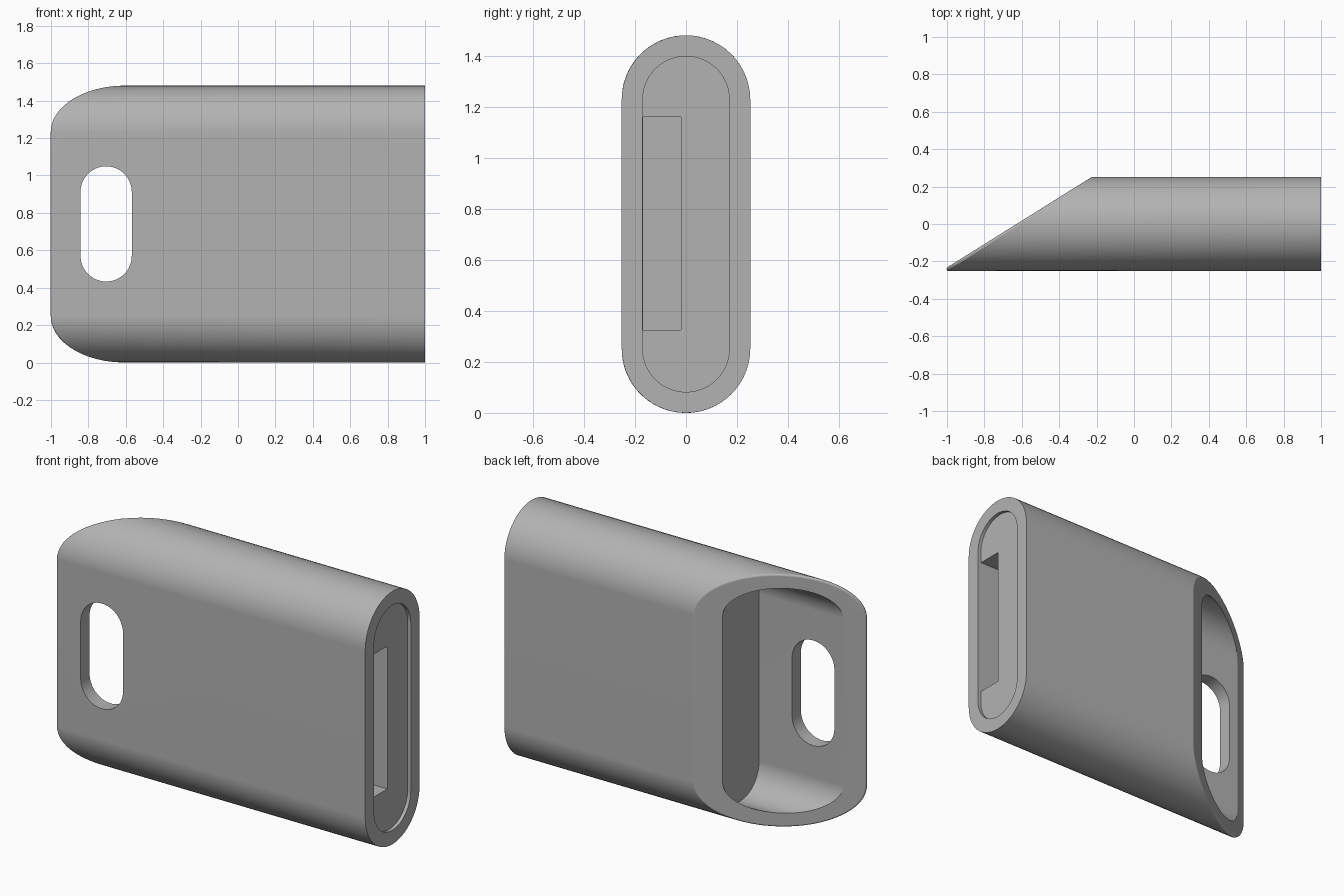
import bpy, bmesh, math
from mathutils import Vector

cube = bpy.data.objects.get("Cube")
if cube:
    bpy.data.objects.remove(cube, do_unlink=True)

R_OUT, R_IN = 0.252, 0.17          # outer and inner half thickness
Z_LOW, Z_HIGH = 0.252, 1.228       # centres of the rounded edges
ARC, FILLET_STEPS, FILLET = 28, 8, 0.012
SLOPE = 0.625                      # slant of the open end
CUT_NORMAL = Vector((-SLOPE, 1, 0)).normalized()

mat = bpy.data.materials.new("grey plastic")
mat.use_nodes = True
grey = (0.45, 0.45, 0.45, 1)
mat.diffuse_color = grey
mat.node_tree.nodes["Principled BSDF"].inputs["Base Color"].default_value = grey


def stadium(radius, low, high):
    """Points and outward normals of an upright rounded slot: (across, up)."""
    out = []
    for start, centre in ((0, high), (math.pi, low)):
        for i in range(ARC + 1):
            a = start + math.pi * i / ARC
            n = (math.cos(a), math.sin(a))
            out.append((radius * n[0], centre + radius * n[1], n))
    return out


def cut_x(y):
    return -0.225 - (R_OUT - y) / SLOPE


def finish(name, bm):
    bmesh.ops.recalc_face_normals(bm, faces=bm.faces)
    mesh = bpy.data.meshes.new(name)
    bm.to_mesh(mesh)
    bm.free()
    mesh.materials.append(mat)
    obj = bpy.data.objects.new(name, mesh)
    bpy.context.collection.objects.link(obj)
    return obj


def loft(name, rings):
    """Skin a list of matching closed rings and cap both ends."""
    bm = bmesh.new()
    rows = [[bm.verts.new(p) for p in ring] for ring in rings]
    for a, b in zip(rows, rows[1:]):
        for i in range(len(a)):
            j = (i + 1) % len(a)
            bm.faces.new((a[i], a[j], b[j], b[i]))
    bm.faces.new(rows[0])
    bm.faces.new(rows[-1])
    return finish(name, bm)


outer = stadium(R_OUT, Z_LOW, Z_HIGH)
inner = stadium(R_IN, Z_LOW, Z_HIGH)


def flat_ring(profile, x):
    return [(x, y, z) for y, z, n in profile]


def fillet_ring(t):
    """Ring of the rolled outer edge along the slanted cut."""
    ring = []
    for y, z, n in outer:
        side = Vector((0, n[0], n[1]))
        centre = Vector((cut_x(y), y, z))
        centre -= (side + CUT_NORMAL) * FILLET / (1 + side.dot(CUT_NORMAL))
        ring.append(centre + side.slerp(CUT_NORMAL, t) * FILLET)
    return ring


# Sleeve: recessed plug end, outer skin, rolled slanted rim, open pocket
rings = [flat_ring(inner, 0.98), flat_ring(inner, 1), flat_ring(outer, 1)]
rings += [fillet_ring(i / FILLET_STEPS) for i in range(FILLET_STEPS + 1)]
rings += [[(cut_x(y), y, z) for y, z, n in inner], flat_ring(inner, -0.355)]
body = loft("sleeve_body", rings)

# Finger hole through the front wall
hole = stadium(0.137, 0.57, 0.912)
hole_cutter = loft("finger_hole_cutter", [
    [(a - 0.705, y, z) for a, z, n in hole] for y in (-0.3, -0.1)])

# Deep plug slot in the recessed end
bm = bmesh.new()
bmesh.ops.create_cube(bm, size=1)
for v in bm.verts:
    v.co = (0.72 + v.co.x * 0.56, -0.094 + v.co.y * 0.15, 0.743 + v.co.z * 0.835)
slot_cutter = finish("plug_slot_cutter", bm)

bpy.context.view_layer.objects.active = body
body.select_set(True)
# Trim the slot cutter just inside the recess
for v in slot_cutter.data.vertices:
    v.co.x = min(v.co.x, 0.99)
for cutter in (hole_cutter, slot_cutter):
    cutter.hide_render = True
    mod = body.modifiers.new("cut", "BOOLEAN")
    mod.operation, mod.solver, mod.object = "DIFFERENCE", "EXACT", cutter
    bpy.ops.object.modifier_apply(modifier=mod.name)
    bpy.data.objects.remove(cutter, do_unlink=True)

bpy.ops.object.shade_smooth_by_angle(angle=math.radians(30))
weighted = body.modifiers.new("even shading", "WEIGHTED_NORMAL")
weighted.keep_sharp = True
